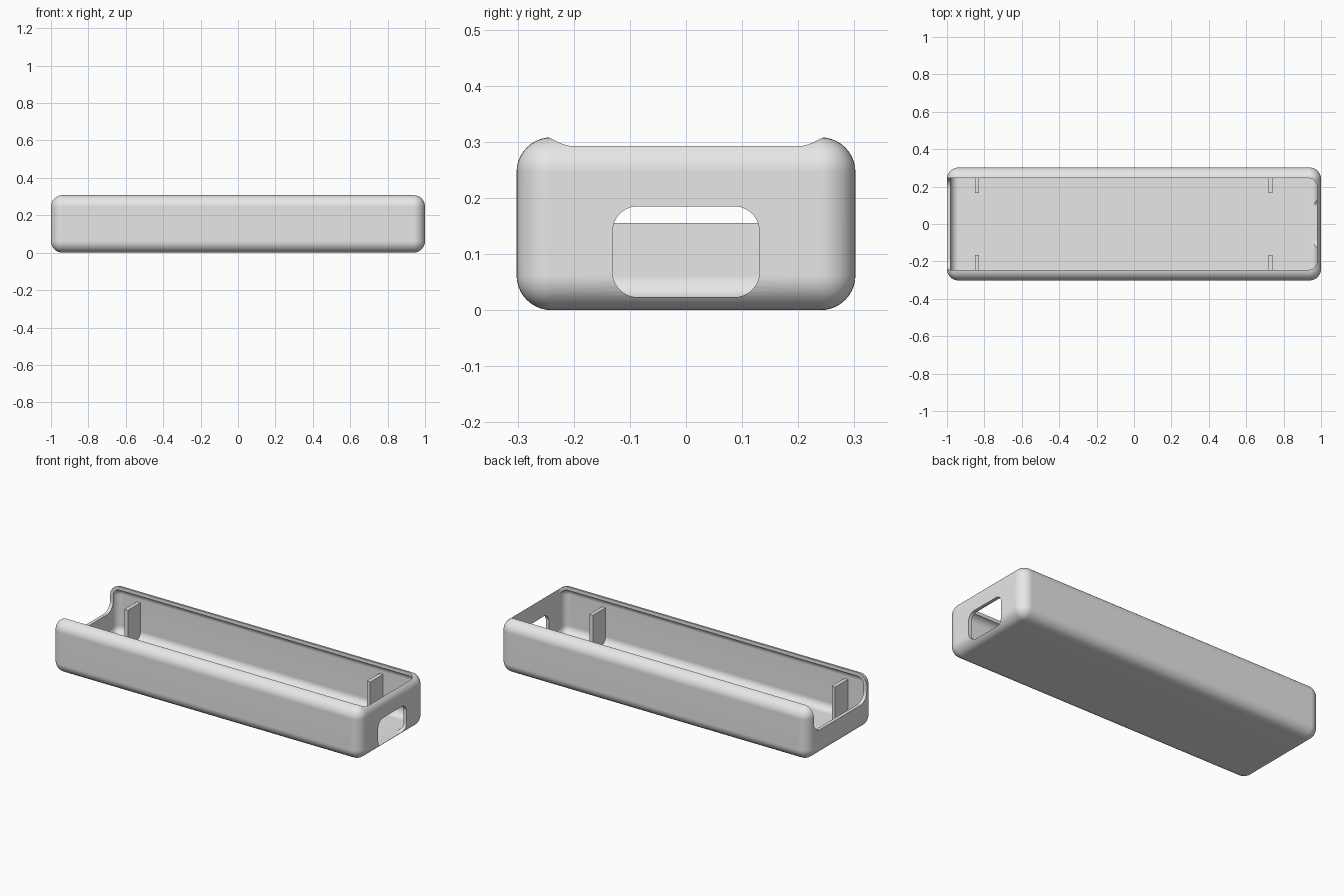
import bpy
import bmesh
from mathutils import Vector

if "Cube" in bpy.data.objects:
    bpy.data.objects.remove(bpy.data.objects["Cube"], do_unlink=True)

grey = bpy.data.materials.new("light grey plastic")
grey.use_nodes = True
grey.diffuse_color = (0.8, 0.8, 0.8, 1)
grey.node_tree.nodes["Principled BSDF"].inputs["Base Color"].default_value = (0.8, 0.8, 0.8, 1)


def box(name, low, high, radius=0, axis=None):
    """Box between two corners; rounds all edges, or only those along one axis."""
    low, high = Vector(low), Vector(high)
    bm = bmesh.new()
    bmesh.ops.create_cube(bm, size=1)
    for v in bm.verts:
        v.co = (low + high) / 2 + v.co * (high - low)
    if radius:
        edges = [e for e in bm.edges if axis is None
                 or abs((e.verts[0].co - e.verts[1].co).normalized()[axis]) > 0.9]
        bmesh.ops.bevel(bm, geom=edges, offset=radius, offset_type='OFFSET',
                        segments=10, profile=0.5, affect='EDGES')
    mesh = bpy.data.meshes.new(name)
    bm.to_mesh(mesh)
    bm.free()
    mesh.materials.append(grey)
    obj = bpy.data.objects.new(name, mesh)
    bpy.context.collection.objects.link(obj)
    return obj


def activate(obj):
    bpy.ops.object.select_all(action='DESELECT')
    obj.select_set(True)
    bpy.context.view_layer.objects.active = obj


def carve(target, cutter):
    """Subtract a cutter from the target and discard it."""
    cutter.hide_render = True
    mod = target.modifiers.new("carve", 'BOOLEAN')
    mod.operation = 'DIFFERENCE'
    mod.solver = 'EXACT'
    mod.object = cutter
    activate(target)
    bpy.ops.object.modifier_apply(modifier=mod.name)
    bpy.data.objects.remove(cutter, do_unlink=True)


# Rounded outer body, hollowed to an even wall thickness
tray = box("tray_shell", (-1, -0.302, 0), (1, 0.302, 0.308), 0.062)
carve(tray, box("cavity", (-0.98, -0.282, 0.02), (0.98, 0.282, 0.288), 0.042))

# Open top, leaving a lip that curls inward
carve(tray, box("top_opening", (-0.979, -0.245, 0.2), (0.979, 0.245, 0.5), 0.045, 2))

# Lowered left end with rounded lower corners
carve(tray, box("end_cutout", (-1.1, -0.245, 0.155), (-0.9, 0.245, 0.6), 0.06, 0))

# Rounded window in the right end
carve(tray, box("end_window", (0.9, -0.131, 0.023), (1.1, 0.131, 0.185), 0.045, 0))

activate(tray)
bpy.ops.object.shade_smooth_by_angle(angle=0.6)
tray.modifiers.new("even shading", 'WEIGHTED_NORMAL').keep_sharp = True

# Four upright ribs on the long walls
for end, x in (("left", 0.73), ("right", -0.84)):
    for place, side in (("back", 1), ("front", -1)):
        y = sorted((side * 0.165, side * 0.283))
        box(f"{end}_{place}_rib", (x - 0.011, y[0], 0.019), (x + 0.011, y[1], 0.23))
